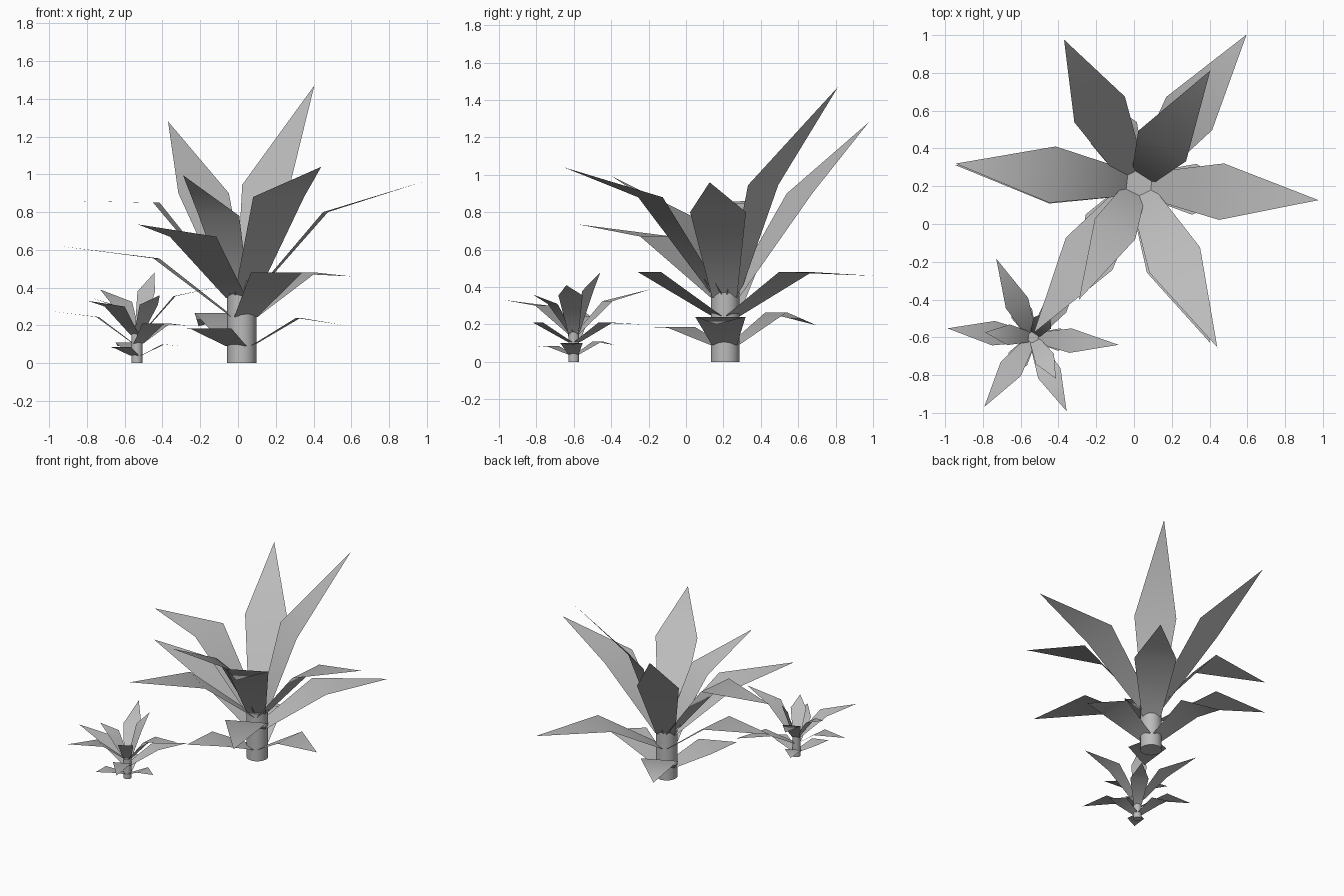
import bpy, bmesh, math

if "Cube" in bpy.data.objects:
    bpy.data.objects.remove(bpy.data.objects["Cube"])

green = bpy.data.materials.new("plain_grey")
green.diffuse_color = (0.5, 0.5, 0.5, 1)
green.use_nodes = True
green.node_tree.nodes["Principled BSDF"].inputs["Base Color"].default_value = green.diffuse_color


def finish(bm, name):
    me = bpy.data.meshes.new(name)
    bm.to_mesh(me)
    bm.free()
    me.materials.append(green)
    for p in me.polygons:
        p.use_smooth = True
    ob = bpy.data.objects.new(name, me)
    bpy.context.collection.objects.link(ob)
    return ob


def stem(name, cx, cy, radius, height):
    bm = bmesh.new()
    bmesh.ops.create_cone(bm, cap_ends=True, segments=16, radius1=radius,
                          radius2=radius, depth=height)
    bmesh.ops.translate(bm, verts=bm.verts, vec=(cx, cy, height / 2))
    ob = finish(bm, name)
    bpy.context.view_layer.objects.active = ob
    ob.select_set(True)
    bpy.ops.object.shade_smooth_by_angle()
    ob.select_set(False)


def leaf(name, cx, cy, azimuth, base, mid, tip):
    """Thin blade: base and mid are (radius, z, half width), tip is (radius, z)."""
    a = math.radians(azimuth)
    dx, dy = math.cos(a), math.sin(a)
    bm = bmesh.new()

    def point(r, z, side):
        return bm.verts.new((cx + r * dx - side * dy, cy + r * dy + side * dx, z))

    b0, b1 = (point(base[0], base[1], s * base[2]) for s in (-1, 1))
    m0, m1 = (point(mid[0], mid[1], s * mid[2]) for s in (-1, 1))
    t = point(tip[0], tip[1], 0)
    bm.faces.new((b0, m0, m1, b1))
    bm.faces.new((m0, t, m1))
    finish(bm, name)


def plant(prefix, cx, cy, radius, height, base_r, base_hw, tiers):
    stem(prefix + "_stem", cx, cy, radius, height)
    for tier, base_z, mid_hw, leaves in tiers:
        for i, (az, mr, mz, tr, tz) in enumerate(leaves):
            leaf(f"{prefix}_{tier}_leaf_{i + 1}", cx, cy, az,
                 (base_r, base_z, base_hw), (mr, mz, mid_hw), (tr, tz))


# Each leaf: azimuth, mid radius, mid height, tip radius, tip height
plant("large", 0.02, 0.21, 0.077, 0.37, 0.05, 0.067, [
    ("ground", 0.09, 0.135, [(-5, 0.30, 0.24, 0.55, 0.20), (115, 0.30, 0.265, 0.54, 0.195),
                             (235, 0.29, 0.185, 0.53, 0.18)]),
    ("lower", 0.245, 0.15, [(54, 0.463, 0.48, 0.98, 0.46), (174, 0.455, 0.555, 0.97, 0.62),
                            (294.5, 0.445, 0.48, 0.92, 0.48)]),
    ("middle", 0.345, 0.15, [(-5, 0.445, 0.80, 0.96, 0.96), (117, 0.445, 0.90, 0.86, 1.28),
                             (235, 0.45, 0.67, 0.96, 0.735)]),
    ("upper", 0.36, 0.15, [(57.5, 0.24, 0.945, 0.715, 1.47), (173.5, 0.455, 0.85, 0.97, 0.86),
                           (296, 0.445, 0.88, 0.96, 1.04)]),
    ("crown", 0.37, 0.12, [(243, 0.265, 0.78, 0.685, 0.995)]),
])

plant("small", -0.535, -0.60, 0.029, 0.165, 0.02, 0.028, [
    ("ground", 0.04, 0.06, [(-5, 0.14, 0.10, 0.24, 0.09), (115, 0.14, 0.11, 0.24, 0.09),
                            (235, 0.14, 0.085, 0.24, 0.08)]),
    ("lower", 0.105, 0.065, [(54, 0.21, 0.21, 0.45, 0.20), (174, 0.21, 0.245, 0.455, 0.275),
                             (294.5, 0.21, 0.21, 0.43, 0.21)]),
    ("middle", 0.15, 0.065, [(-5, 0.20, 0.355, 0.455, 0.41), (115, 0.20, 0.325, 0.46, 0.39),
                             (235, 0.205, 0.30, 0.45, 0.33)]),
    ("upper", 0.16, 0.055, [(57, 0.09, 0.38, 0.17, 0.48), (174, 0.13, 0.31, 0.255, 0.35),
                            (299, 0.13, 0.31, 0.25, 0.36)]),
])
